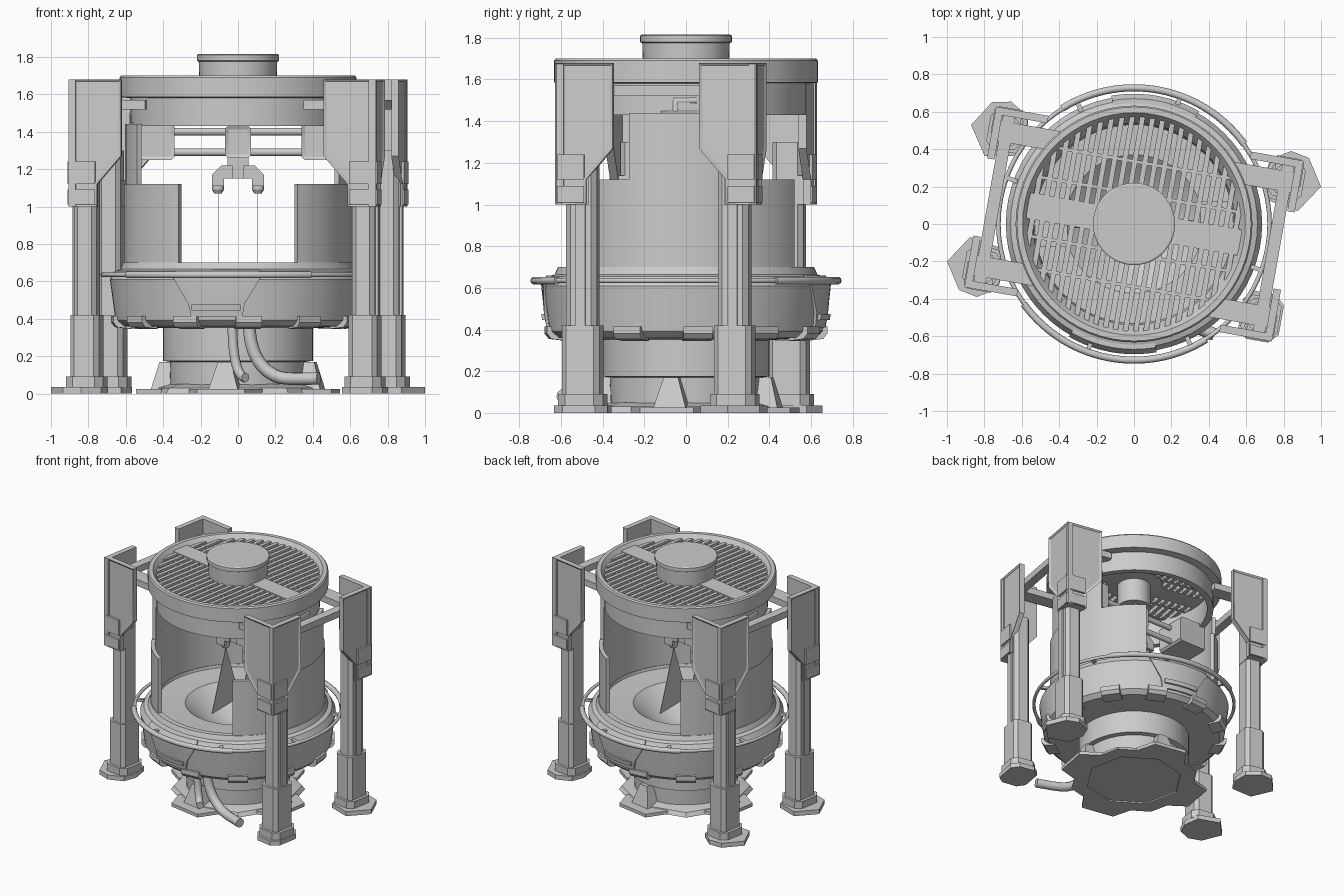
import bpy, bmesh
from math import sin, cos, pi, radians, sqrt
from mathutils import Matrix, Vector

if "Cube" in bpy.data.objects:
    bpy.data.objects.remove(bpy.data.objects["Cube"])

TURN = Matrix.Rotation(radians(-10), 4, 'Z')   # frame, bowl trim and grille sit turned


def finish(name, bm, turn=False):
    bmesh.ops.remove_doubles(bm, verts=bm.verts, dist=1e-5)
    bmesh.ops.recalc_face_normals(bm, faces=bm.faces)
    me = bpy.data.meshes.new(name)
    bm.to_mesh(me)
    bm.free()
    ob = bpy.data.objects.new(name, me)
    bpy.context.collection.objects.link(ob)
    if turn:
        ob.matrix_world = TURN
    return ob


def lathe(name, prof, closed=False, segs=64, at=(0, 0), turn=False):
    bm = bmesh.new()
    rings = [[bm.verts.new((at[0] + r * cos(2 * pi * i / segs), at[1] + r * sin(2 * pi * i / segs), z))
              for i in range(segs)] for r, z in prof]
    pairs = list(zip(rings, rings[1:])) + ([(rings[-1], rings[0])] if closed else [])
    for a, b in pairs:
        for i in range(segs):
            j = (i + 1) % segs
            bm.faces.new((a[i], a[j], b[j], b[i]))
    return finish(name, bm, turn)


def add_prism(bm, pts, lo, hi, place, inset=0):
    """Extrude a 2D outline from lo to hi; place maps (u, v, w) to space."""
    a = [bm.verts.new(place(u, v, lo)) for u, v in pts]
    b = [bm.verts.new(place(u, v, hi)) for u, v in pts]
    bm.faces.new(a)
    top = bm.faces.new(b)
    n = len(pts)
    for i in range(n):
        bm.faces.new((a[i], a[(i + 1) % n], b[(i + 1) % n], b[i]))
    if inset:
        bmesh.ops.recalc_face_normals(bm, faces=bm.faces)
        bmesh.ops.inset_region(bm, faces=[top], thickness=inset, depth=-0.01)


def prism(name, pts, lo, hi, place=lambda u, v, w: (u, v, w), turn=False, inset=0):
    bm = bmesh.new()
    add_prism(bm, pts, lo, hi, place, inset)
    return finish(name, bm, turn)


def rect(u0, u1, v0, v1):
    return [(u0, v0), (u1, v0), (u1, v1), (u0, v1)]


def chamfered(u, v, hu, hv, c):
    return [(u - hu + c, v - hv), (u + hu - c, v - hv), (u + hu, v - hv + c), (u + hu, v + hv - c),
            (u + hu - c, v + hv), (u - hu + c, v + hv), (u - hu, v + hv - c), (u - hu, v - hv + c)]


def arc_panel(name, rows, thick, n=24, turn=False):
    """Curved plate; each row is (z, start angle, end angle, outer radius)."""
    bm = bmesh.new()
    def grid(off):
        return [[bm.verts.new(((r - off) * cos(radians(a + (b - a) * i / n)),
                               (r - off) * sin(radians(a + (b - a) * i / n)), z))
                 for i in range(n + 1)] for z, a, b, r in rows]
    o, q = grid(0), grid(thick)
    for g in (o, q):
        for k in range(len(rows) - 1):
            for i in range(n):
                bm.faces.new((g[k][i], g[k][i + 1], g[k + 1][i + 1], g[k + 1][i]))
    for k in (0, -1):
        for i in range(n):
            bm.faces.new((o[k][i], o[k][i + 1], q[k][i + 1], q[k][i]))
    for k in range(len(rows) - 1):
        for i in (0, n):
            bm.faces.new((o[k][i], o[k + 1][i], q[k + 1][i], q[k][i]))
    return finish(name, bm, turn)


def tube(name, pts, r, cyclic=False, kind='POLY'):
    cu = bpy.data.curves.new(name, 'CURVE')
    cu.dimensions = '3D'
    cu.bevel_depth, cu.bevel_resolution, cu.use_fill_caps = r, 3, True
    sp = cu.splines.new(kind)
    sp.points.add(len(pts) - 1)
    for p, c in zip(sp.points, pts):
        p.co = (*c, 1)
    sp.use_cyclic_u = cyclic
    sp.use_smooth = True
    if kind == 'NURBS':
        sp.order_u, sp.use_endpoint_u = 4, True
    ob = bpy.data.objects.new(name, cu)
    bpy.context.collection.objects.link(ob)
    return ob


def arc(r, z, a0, a1, n):
    return [(r * cos(radians(a0 + (a1 - a0) * i / n)), r * sin(radians(a0 + (a1 - a0) * i / n)), z)
            for i in range(n + 1)]


def spun(deg):
    """Placement: u outward, w sideways, v up, at an angle around the axis."""
    c, s = cos(radians(deg)), sin(radians(deg))
    return lambda u, v, w: (u * c - w * s, u * s + w * c, v)


# Pedestal and ground flange
lathe("pedestal", [(0, 0.01), (0.36, 0.01), (0.365, 0.17), (0.40, 0.175), (0.40, 0.35), (0, 0.35)])
lathe("flange", [(0.35, 0), (0.47, 0), (0.45, 0.03), (0.38, 0.05), (0.35, 0.05)], True, 8, turn=True)
for k in range(4):
    p = spun(k * 90)
    prism("flange_flap", [(0.38, -0.2), (0.53, -0.13), (0.53, 0.13), (0.38, 0.2)], 0, 0.025,
          lambda u, v, w: p(u, w, v), True)
    bm = bmesh.new()                                    # tapered gusset
    add_prism(bm, [(0.34, 0.02), (0.46, 0.02), (0.42, 0.17), (0.34, 0.17)], -1, 1,
              lambda u, v, w: p(u, v, w * (0.08 - 0.3 * (v - 0.02))))
    finish("gusset", bm, True)

# Bowl with sunken centre
lathe("bowl", [(0, 0.35), (0.42, 0.35), (0.62, 0.36), (0.655, 0.39), (0.685, 0.61), (0.66, 0.655), (0.63, 0.665),
               (0.615, 0.70), (0.575, 0.70), (0.57, 0.68), (0.37, 0.67), (0.26, 0.58), (0.13, 0.50), (0, 0.48)])
for a in (-90, 90):
    arc_panel("bowl_plate", [(0.41, a - 12, a + 12, 0.67), (0.48, a - 13, a + 13, 0.682),
                             (0.62, a - 20, a + 20, 0.696), (0.66, a - 20, a + 20, 0.67)], 0.03, 12, True)
    arc_panel("bowl_vent", [(0.445, a - 11, a + 11, 0.69), (0.475, a - 11, a + 11, 0.695)], 0.03, 12, True)
for k in range(12):
    prism("bowl_clip", [(0.57, 0.345), (0.655, 0.355), (0.675, 0.38), (0.675, 0.415), (0.62, 0.415)],
          -0.07, 0.07, spun(15 + k * 30), True)

# Guard rail
tube("rail", arc(0.725, 0.635, 0, 355, 71), 0.012, True)
for a0 in (36, 216):
    tube("rail_sleeve", arc(0.728, 0.635, a0, a0 + 86, 30), 0.019)
for k in range(8):
    prism("rail_bracket", rect(0.66, 0.725, 0.625, 0.645), -0.012, 0.012, spun(35 + k * 45), True)

# Side shields and their raised supports
for a in (0, 180):
    arc_panel("shield", [(0.67, a - 58.5, a + 58.5, 0.61), (1.12, a - 58.5, a + 58.5, 0.61)], 0.03, 32)
    arc_panel("shield_post", [(1.12, a - 27, a + 27, 0.605), (1.44, a - 27, a + 27, 0.605)], 0.025, 12)

# Top ring, cap and grille
lathe("top_ring", [(0.575, 1.43), (0.575, 1.58), (0.633, 1.585), (0.633, 1.69), (0.625, 1.70), (0.595, 1.70),
                   (0.58, 1.68), (0.54, 1.62), (0.53, 1.43)], True)
lathe("top_cap", [(0, 1.44), (0.12, 1.44), (0.12, 1.62), (0.205, 1.63), (0.21, 1.775), (0.22, 1.78),
                  (0.22, 1.81), (0.212, 1.815), (0, 1.815)], segs=48)
bm = bmesh.new()
for k in range(-10, 11):
    h = sqrt(0.58 ** 2 - (k * 0.054) ** 2)
    add_prism(bm, rect(k * 0.054 - 0.014, k * 0.054 + 0.014, -h, h), 1.635, 1.67, lambda u, v, w: (u, v, w))
finish("grille_slats", bm, True)
prism("grille_spine", rect(-0.575, 0.575, -0.07, 0.07), 1.63, 1.675, turn=True)
for y in (-0.33, -0.16, 0.16, 0.33):
    h = sqrt(0.58 ** 2 - y * y)
    prism("grille_crossbar", rect(-h, h, y - 0.009, y + 0.009), 1.633, 1.665, turn=True)

# Four legs: column, sleeve, foot, angled housing and arm
shell = [(0, 1.0), (0.15, 1.0), (0.15, 1.12), (0.28, 1.27), (0.28, 1.68), (0, 1.68)]
for sx in (-1, 1):
    for sy in (-1, 1):
        m = lambda u, v, w: (sx * u, sy * v, w)
        prism("leg_column", chamfered(0.755, 0.37, 0.062, 0.075, 0.025), 0.06, 1.3, m, True)
        prism("leg_rib", rect(0.735, 0.83, 0.345, 0.395), 0.1, 1.02, m, True)
        prism("leg_sleeve", chamfered(0.755, 0.37, 0.078, 0.092, 0.025), 0.09, 0.42, m, True)
        prism("leg_ankle", chamfered(0.755, 0.37, 0.10, 0.11, 0.04), 0.03, 0.09, m, True)
        if (sx, sy) == (1, -1):
            foot = chamfered(0.755, 0.37, 0.11, 0.13, 0.05)
        else:
            foot = [(0.95, 0.37), (0.86, 0.51), (0.76, 0.53), (0.66, 0.47), (0.64, 0.37), (0.68, 0.25), (0.85, 0.22)]
        prism("leg_foot", foot, 0, 0.035, m, True)
        prism("housing_face", shell, 0.45, 0.49, lambda u, v, w: (sx * (0.83 - u), sy * w, v), True, 0.018)
        prism("housing_side", shell, 0.795, 0.835,
              lambda u, v, w: (sx * w, sy * (0.49 - u), v), True, 0.018)
        prism("housing_base", [(0.825, 0.48), (0.69, 0.48), (0.69, 0.33), (0.825, 0.33)], 1.0, 1.14, m, True)
        for lo, hi in ((1.01, 1.09), (1.12, 1.24)):     # raised lower blocks
            prism("housing_block", rect(0.01, 0.14, lo, hi), 0.48, 0.495,
                  lambda u, v, w: (sx * (0.83 - u), sy * w, v), True)
            prism("housing_block", rect(0.01, 0.14, lo, hi), 0.825, 0.84,
                  lambda u, v, w: (sx * w, sy * (0.49 - u), v), True)
        prism("frame_arm", rect(0.43, 0.80, 0.31, 0.42), 1.52, 1.57, m, True)
    prism("frame_beam", rect(0.725, 0.79, -0.45, 0.45), 1.52, 1.57, lambda u, v, w: (sx * u, v, w), True)

# Gantry across the opening
front = lambda u, v, w: (u, -w, v)
for z in (1.29, 1.40):
    tube("gantry_bar", [(-0.4, 0, z), (0.4, 0, z)], 0.021)
for s in (-1, 1):
    side = lambda u, v, w: (s * u, -w, v)
    prism("gantry_box", chamfered(0.465, 1.35, 0.125, 0.10, 0.015), -0.12, 0.12, side, inset=0.02)
    tube("bracket_pipe", [(s * 0.56, -s * 0.05, 1.42), (s * 0.56, -s * 0.05, 1.5), (s * 0.56, s * 0.05, 1.5)],
         0.02, kind='POLY')
    prism("claw_arm", [(0.03, 1.22), (0.09, 1.22), (0.14, 1.17), (0.14, 1.11), (0.075, 1.11),
                       (0.075, 1.15), (0.03, 1.15)], -0.06, 0.06, side)
    lathe("nozzle", [(0, 1.07), (0.02, 1.07), (0.033, 1.09), (0.033, 1.13), (0, 1.13)], segs=20, at=(s * 0.107, 0))
    prism("spray_fan", [(0, 1.07), (-0.17, 0.62), (0.17, 0.62)], s * 0.105 - 0.002, s * 0.105 + 0.002,
          lambda u, v, w: (w, u, v))
prism("gantry_carriage", chamfered(0, 1.345, 0.07, 0.085, 0.015), -0.08, 0.08, front, inset=0.02)
prism("carriage_neck", rect(-0.055, 0.055, 1.15, 1.27), -0.05, 0.05, front)

# Hoses from under the bowl
tube("hose", [(-0.03, -0.46, 0.38), (-0.03, -0.46, 0.22), (-0.01, -0.46, 0.09), (0.04, -0.52, 0.085)],
     0.026, kind='NURBS')
tube("hose", [(0.06, -0.47, 0.38), (0.06, -0.47, 0.22), (0.18, -0.48, 0.06), (0.30, -0.54, 0.08), (0.43, -0.59, 0.08)],
     0.034, kind='NURBS')

# Smooth the round parts, keep hard edges
bpy.ops.object.select_all(action='DESELECT')
for ob in bpy.data.objects:
    if ob.type == 'MESH':
        ob.select_set(True)
        bpy.context.view_layer.objects.active = ob
bpy.ops.object.shade_smooth_by_angle(angle=radians(25))
